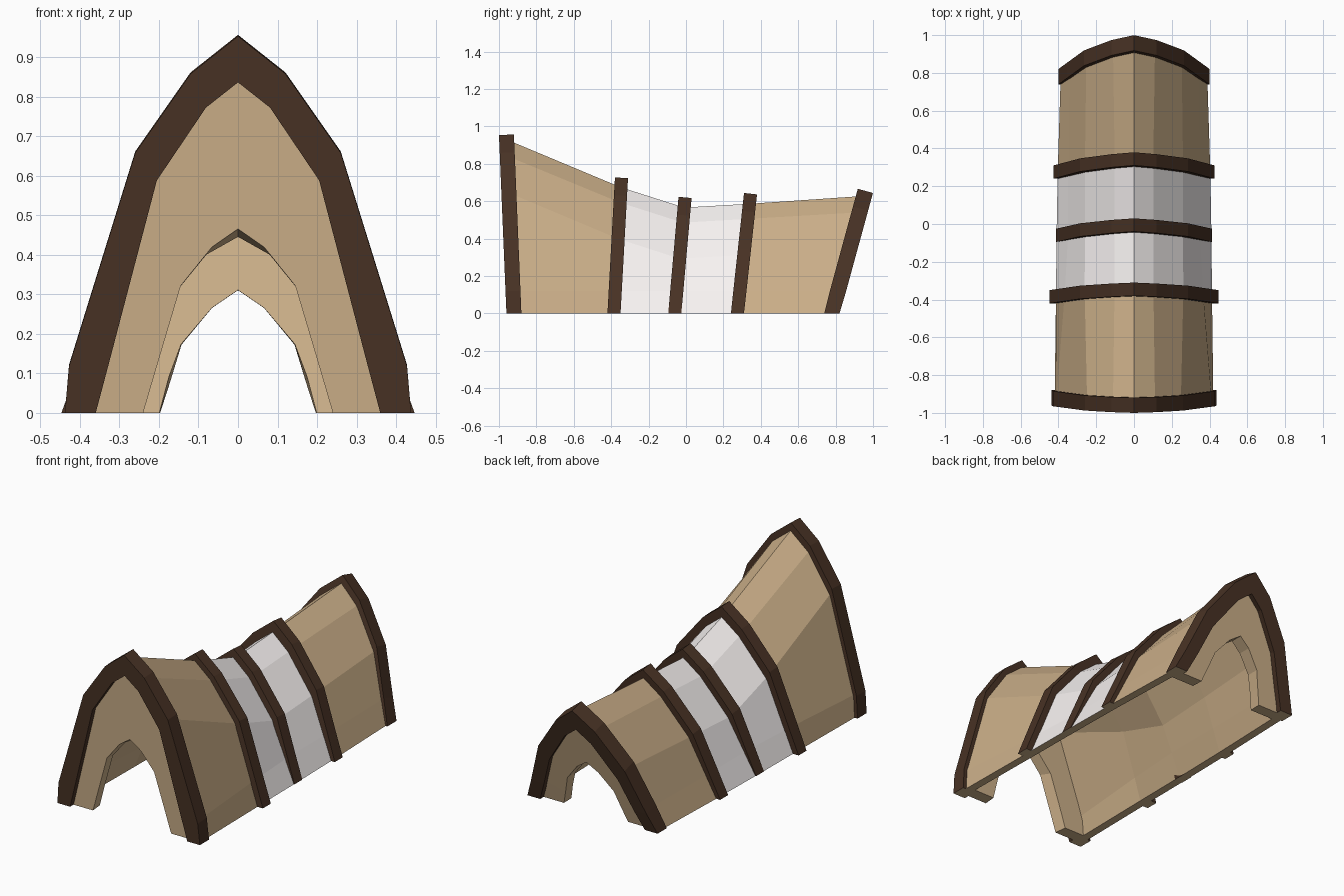
import bpy, bmesh, math

if "Cube" in bpy.data.objects:
    bpy.data.objects.remove(bpy.data.objects["Cube"])


def material(name, rgb):
    m = bpy.data.materials.new(name)
    m.diffuse_color = (*rgb, 1)
    m.use_nodes = True
    m.node_tree.nodes["Principled BSDF"].inputs["Base Color"].default_value = m.diffuse_color
    return m


TAN = material("tan_hide", (0.60, 0.43, 0.25))
WHITE = material("white_cloth", (0.95, 0.91, 0.90))
BROWN = material("dark_wood", (0.065, 0.032, 0.018))
WALL = 0.042  # shell thickness

# Frames front to back: foot y, apex y, apex height, foot half width,
# shell inset, shell half width, leg bulge, knee half width
FRAMES = [
    (-0.92, -0.96, 0.955, 0.438, 0.017, 0.420, 0.022, 0.26),
    (-0.385, -0.345, 0.725, 0.447, 0.034, 0.413, 0.0, 0.285),
    (-0.06, -0.005, 0.62, 0.413, 0.036, 0.410, 0.0, 0.285),
    (0.275, 0.345, 0.64, 0.427, 0.036, 0.404, 0.0, 0.285),
    (0.78, 0.959, 0.655, 0.400, 0.018, 0.388, 0.0, 0.265),
]


def half_arch(f, inset=0.0, bulge=0.0):
    """Pointed arch from right foot to apex, moved inwards by inset."""
    height, foot = f[2], f[3] - inset
    knee = (f[7] - 0.7 * inset, height - 0.295 - 0.9 * inset)
    leg = (foot + (knee[0] - foot) * 0.12 / knee[1] + bulge, 0.12)
    return [(foot, 0), leg, knee,
            (0.12 - 0.5 * inset, height - 0.095 - 1.1 * inset),
            (0, height - 1.5 * inset)]


def place(half, frame, offset=0.0):
    """Mirror a half arch and lay it in the leaning plane of a frame."""
    y0, y1, h = frame[:3]
    a = math.atan2(y1 - y0, h)
    full = half + [(-x, z) for x, z in reversed(half[:-1])]
    pts = []
    for x, z in full:
        zz = z - offset * math.sin(a) if z > 0 else 0
        pts.append((x, y0 + (y1 - y0) * z / h + offset * math.cos(a), zz))
    return pts


def band(name, sections, mats, outer_mats=None, foot_mat=0):
    """Closed arch band lofted through (outer, inner) section pairs."""
    bm = bmesh.new()
    rings = [[[bm.verts.new(p) for p in loop] for loop in s] for s in sections]
    n = len(rings[0][0])
    for s, (a, b) in enumerate(zip(rings, rings[1:])):
        for k in (0, 1):
            for i in range(n - 1):
                f = bm.faces.new((a[k][i], a[k][i + 1], b[k][i + 1], b[k][i]))
                if k == 0 and outer_mats:
                    f.material_index = outer_mats[s]
        for i in (0, n - 1):
            f = bm.faces.new((a[0][i], b[0][i], b[1][i], a[1][i]))
            f.material_index = foot_mat
    for o, inn in (rings[0], rings[-1]):
        for i in range(n - 1):
            bm.faces.new((o[i], o[i + 1], inn[i + 1], inn[i]))
    bmesh.ops.recalc_face_normals(bm, faces=bm.faces)
    me = bpy.data.meshes.new(name)
    bm.to_mesh(me)
    bm.free()
    for m in mats:
        me.materials.append(m)
    ob = bpy.data.objects.new(name, me)
    bpy.context.collection.objects.link(ob)


# Tent shell with white cloth in the two middle bays
shell = []
for f in FRAMES:
    outer = half_arch(f, f[4], f[6])
    inner = half_arch(f, f[4] + WALL, f[6])
    outer[0] = (f[5], 0)
    inner[0] = (f[5] - WALL * 1.1, 0)
    for h in (outer, inner):
        if not f[6]:
            t = 0.12 / h[2][1]
            h[1] = (h[0][0] + (h[2][0] - h[0][0]) * t, 0.12)
    shell.append((place(outer, f), place(inner, f)))
band("tent_shell", shell, [TAN, WHITE], [0, 1, 1, 0])

# Dark ribs around the shell, deeper at the two ends
for i, f in enumerate(FRAMES):
    depth = 0.078 if i in (0, 4) else 0.05
    outer = half_arch(f, 0, f[6])
    inner = half_arch(f, depth)
    half_t = (0.04, 0.035, 0.035, 0.035, 0.042)[i]
    band(f"rib_{i + 1}",
         [(place(outer, f, o), place(inner, f, o)) for o in (-half_t, half_t)],
         [BROWN, TAN], foot_mat=1)

# Recessed end walls with arched doorways (outer and inner outline)
front_out = [(0.24, 0), (0.205, 0.12), (0.145, 0.322), (0.066, 0.42), (0, 0.466)]
front_in = [(0.247, 0), (0.213, 0.12), (0.158, 0.302), (0.08, 0.398), (0, 0.443)]
back_out = [(0.197, 0), (0.172, 0.08), (0.143, 0.175), (0.066, 0.268), (0, 0.313)]
back_in = [(0.199, 0), (0.175, 0.075), (0.144, 0.158), (0.066, 0.25), (0, 0.295)]
for name, f, d_out, d_in, side in (
        ("front_wall", FRAMES[0], front_out, front_in, 1),
        ("back_wall", FRAMES[4], back_out, back_in, -1)):
    edge = half_arch(f, 0.045)
    band(name, [(place(edge, f, -0.01 * side), place(d_out, f, -0.01 * side)),
                (place(edge, f, 0.06 * side), place(d_in, f, 0.06 * side))],
         [TAN])
